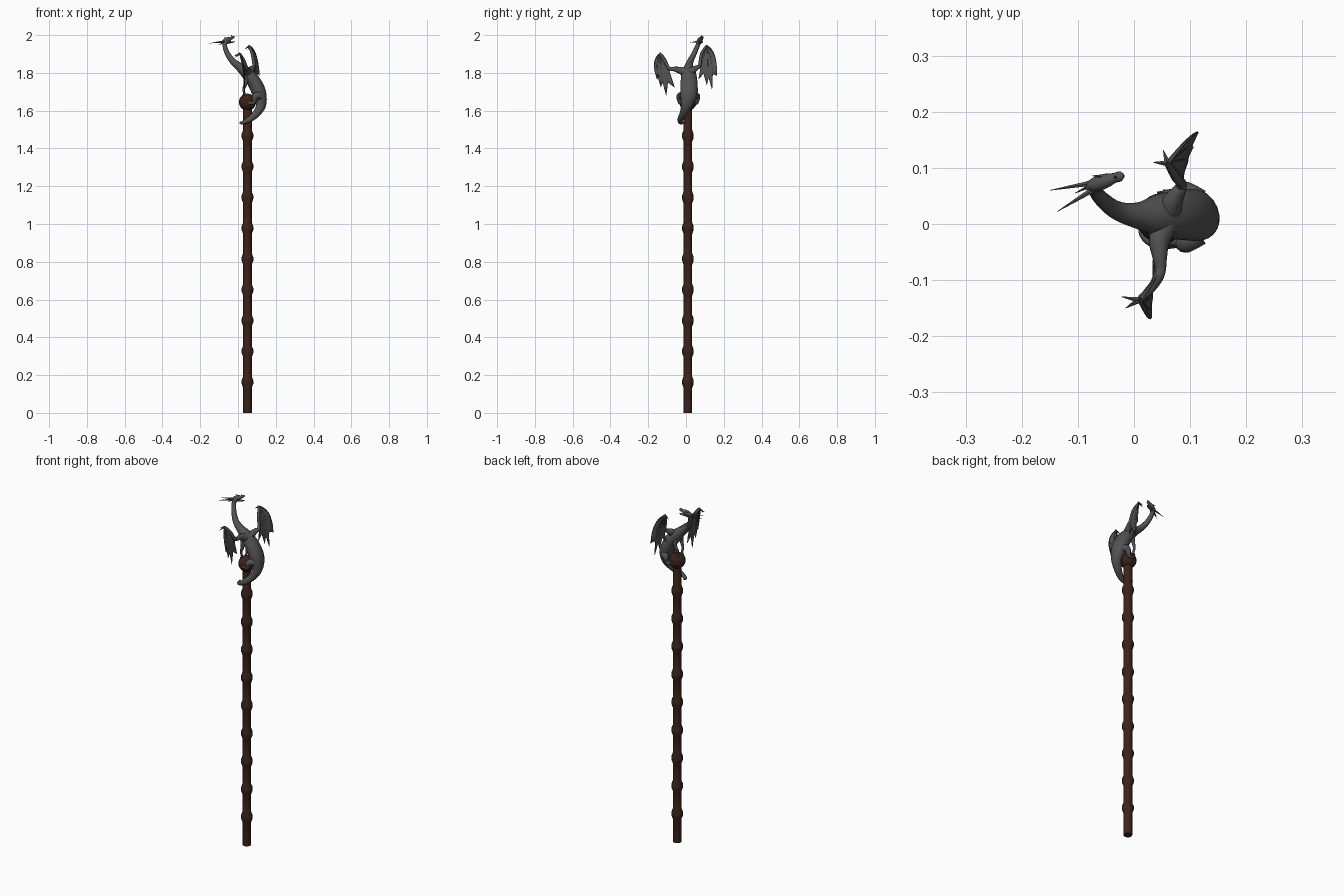
import bpy, bmesh, math
from mathutils import Vector

if "Cube" in bpy.data.objects:
    bpy.data.objects.remove(bpy.data.objects["Cube"])


def material(name, col):
    m = bpy.data.materials.new(name)
    m.diffuse_color = (*col, 1)
    m.use_nodes = True
    m.node_tree.nodes["Principled BSDF"].inputs["Base Color"].default_value = m.diffuse_color
    return m


GREY = material("dark_pewter", (0.085, 0.085, 0.085))
BROWN = material("dark_wood", (0.045, 0.016, 0.01))


def finish(bm, name, mat, angle=40):
    bmesh.ops.recalc_face_normals(bm, faces=bm.faces[:])
    me = bpy.data.meshes.new(name)
    bm.to_mesh(me)
    bm.free()
    me.materials.append(mat)
    ob = bpy.data.objects.new(name, me)
    bpy.context.collection.objects.link(ob)
    bpy.ops.object.select_all(action='DESELECT')
    ob.select_set(True)
    bpy.context.view_layer.objects.active = ob
    bpy.ops.object.shade_smooth_by_angle(angle=math.radians(angle))
    return ob


def spline(rows, n):
    """Catmull-Rom through rows of numbers."""
    if n < 2:
        return rows
    p = [rows[0]] + rows + [rows[-1]]
    out = []
    for i in range(1, len(p) - 2):
        for s in range(n):
            t = s / n
            out.append([0.5 * (2 * b + (c - a) * t + (2 * a - 5 * b + 4 * c - d) * t * t
                               + (3 * b - a - 3 * c + d) * t ** 3)
                        for a, b, c, d in zip(p[i - 1], p[i], p[i + 1], p[i + 2])])
    return out + [rows[-1]]


def tube(name, rows, mat=GREY, sides=12, n=4, angle=40):
    """Rows: x, y, z, radius, optional sideways radius."""
    rows = spline([list(r) if len(r) == 5 else [*r, r[3]] for r in rows], n)
    bm = bmesh.new()
    pts = [Vector(r[:3]) for r in rows]
    rings, side = [], Vector((0, 1, 0))
    for i, p in enumerate(pts):
        t = (pts[min(i + 1, len(pts) - 1)] - pts[max(i - 1, 0)]).normalized()
        if i == 0 and abs(t.y) > 0.9:
            side = Vector((1, 0, 0))
        side = (side - t * side.dot(t)).normalized()
        up = t.cross(side)
        rings.append([bm.verts.new(p + up * (math.cos(a) * rows[i][3]) + side * (math.sin(a) * rows[i][4]))
                      for a in (2 * math.pi * k / sides for k in range(sides))])
    for a, b in zip(rings, rings[1:]):
        for k in range(sides):
            j = (k + 1) % sides
            bm.faces.new((a[k], a[j], b[j], b[k]))
    bm.faces.new(rings[0])
    bm.faces.new(rings[-1])
    return finish(bm, name, mat, angle)


# Staff with bamboo-like nodes
CX, CY = 0.05, 0.01
profile = [(CX, CY, 0, 0.023)]
for i in range(1, 10):
    z = 0.163 * i
    for dz, r in ((-0.03, .023), (-0.009, .031), (0.009, .031), (0.03, .023)):
        profile.append((CX, CY, z + dz, r))
profile.append((CX, CY, 1.63, .023))
tube("staff", profile, BROWN, 16, 1, 30)

# Ball on top of the staff
bm = bmesh.new()
bmesh.ops.create_uvsphere(bm, u_segments=24, v_segments=16, radius=0.045)
bmesh.ops.translate(bm, verts=bm.verts[:], vec=(CX, CY, 1.645))
finish(bm, "ball", BROWN)

# Tail, body and neck in one sweep
tube("body", [
    (.012, .004, 1.540, .003), (.016, -.018, 1.535, .007), (.035, -.031, 1.54, .011),
    (.067, -.028, 1.558, .016), (.10, -.012, 1.588, .021), (.122, .004, 1.632, .027, .031),
    (.113, .015, 1.69, .037, .046), (.086, .016, 1.75, .037, .045), (.045, .015, 1.80, .032, .038),
    (.008, .015, 1.832, .023, .024), (-.028, .023, 1.862, .017), (-.055, .042, 1.90, .014),
    (-.069, .060, 1.94, .012), (-.066, .068, 1.962, .012), (-.05, .075, 1.972, .009)], sides=20, n=5)

# Head with open jaws
tube("upper_jaw", [(-.085, .066, 1.957, .005), (-.07, .07, 1.968, .013), (-.05, .077, 1.978, .013),
                   (-.035, .082, 1.984, .008, .009), (-.024, .085, 1.990, .007, .009), (-.018, .086, 1.992, .003)])
tube("lower_jaw", [(-.065, .072, 1.960, .009), (-.045, .078, 1.962, .006, .009),
                   (-.028, .083, 1.963, .004, .007), (-.018, .086, 1.966, .002)])

# Horns, nose spike and brow spikes
spikes = [((-.07, .074, 1.966), (-.15, .060, 1.957), .006),
          ((-.072, .062, 1.966), (-.137, .022, 1.960), .006),
          ((-.078, .068, 1.958), (-.105, .055, 1.948), .004),
          ((-.03, .084, 1.988), (-.036, .083, 2.0), .004),
          ((-.055, .085, 1.982), (-.075, .086, 1.987), .004)]
for i, (a, b, r) in enumerate(spikes):
    tube(f"horn_{i}", [(*a, r), (*b, .0005)], sides=6, n=1)


def wing(name, arm, top, fingers, claws):
    """Arm tube, finger bones fanning from the top, scalloped skin between."""
    tube(name + "_arm", arm, sides=12)
    T, N = Vector(top), 7
    cols = []
    for ctrl, tip in fingers:
        c, e = Vector(ctrl), Vector(tip)
        cols.append([T * (1 - t) ** 2 + c * 2 * t * (1 - t) + e * t * t for t in (k / N for k in range(N + 1))])
    for i, col in enumerate(cols):
        tube(f"{name}_finger_{i}", [(*p, .0045 * (1 - .85 * k / N)) for k, p in enumerate(col)], sides=6, n=1)
    full = [cols[0]]
    for a, b in zip(cols, cols[1:]):
        mid = [(p + q) / 2 for p, q in zip(a, b)]
        full += [[T.lerp(m, 1 - .24 * k / N) + Vector((.006 * k / N, 0, 0)) for k, m in enumerate(mid)], b]
    bm = bmesh.new()
    grid = [[bm.verts.new(p) for p in col] for col in full]
    for a, b in zip(grid, grid[1:]):
        for k in range(N):
            bm.faces.new((a[k], a[k + 1], b[k + 1], b[k]))
    bmesh.ops.remove_doubles(bm, verts=bm.verts[:], dist=1e-6)
    ob = finish(bm, name + "_skin", GREY)
    s = ob.modifiers.new("thickness", 'SOLIDIFY')
    s.thickness, s.offset = .003, 0
    for i, c in enumerate(claws):
        tube(f"{name}_claw_{i}", [(*top, .006), (*c, .0005)], sides=6, n=1)


# Front-side wing (-y)
wing("near_wing",
     [(.055, .0, 1.80, .024), (.045, -.03, 1.813, .019), (.046, -.06, 1.82, .013),
      (.046, -.09, 1.825, .009), (.03, -.115, 1.868, .008), (.01, -.135, 1.902, .006)],
     (.01, -.135, 1.903),
     [((.035, -.19, 1.87), (.03, -.153, 1.765)), ((.035, -.17, 1.83), (.03, -.133, 1.725)),
      ((.035, -.14, 1.82), (.033, -.105, 1.678)), ((.045, -.10, 1.85), (.035, -.06, 1.722)),
      ((.035, -.105, 1.88), (.046, -.085, 1.82))],
     [(-.022, -.13, 1.888), (-.015, -.15, 1.882)])

# Back-side wing (+y)
wing("far_wing",
     [(.06, .02, 1.80, .024), (.07, .042, 1.818, .018), (.079, .058, 1.828, .013),
      (.085, .072, 1.84, .009), (.075, .082, 1.90, .008), (.06, .107, 1.942, .006)],
     (.06, .108, 1.943),
     [((.105, .165, 1.92), (.114, .164, 1.785)), ((.10, .145, 1.87), (.105, .138, 1.71)),
      ((.095, .12, 1.86), (.095, .11, 1.735)), ((.09, .09, 1.87), (.085, .066, 1.765)),
      ((.075, .08, 1.91), (.085, .07, 1.84))],
     [(.034, .11, 1.925), (.052, .132, 1.922)])

# Hind and front legs gripping the ball
for s, tag in ((-1, "near"), (1, "far")):
    y = lambda v: .012 + s * v
    tube(f"{tag}_hind_leg", [(.115, y(.03), 1.68, .022), (.092, y(.046), 1.675, .018),
                             (.085, y(.046), 1.645, .010), (.07, y(.042), 1.64, .009),
                             (.052, y(.045), 1.645, .005)], sides=10)
    tube(f"{tag}_front_leg", [(.04, y(.022), 1.785, .014), (.042, y(.03), 1.75, .010),
                              (.03, y(.026), 1.715, .007), (.033, y(.022), 1.688, .006),
                              (.022, y(.022), 1.68, .003)], sides=10)
    for k in (-1, 0, 1):
        tube(f"{tag}_toe_{k}", [(.066, y(.044), 1.642, .006),
                                (.042, y(.044), 1.645 + .012 * k, .002)], sides=6, n=1)
